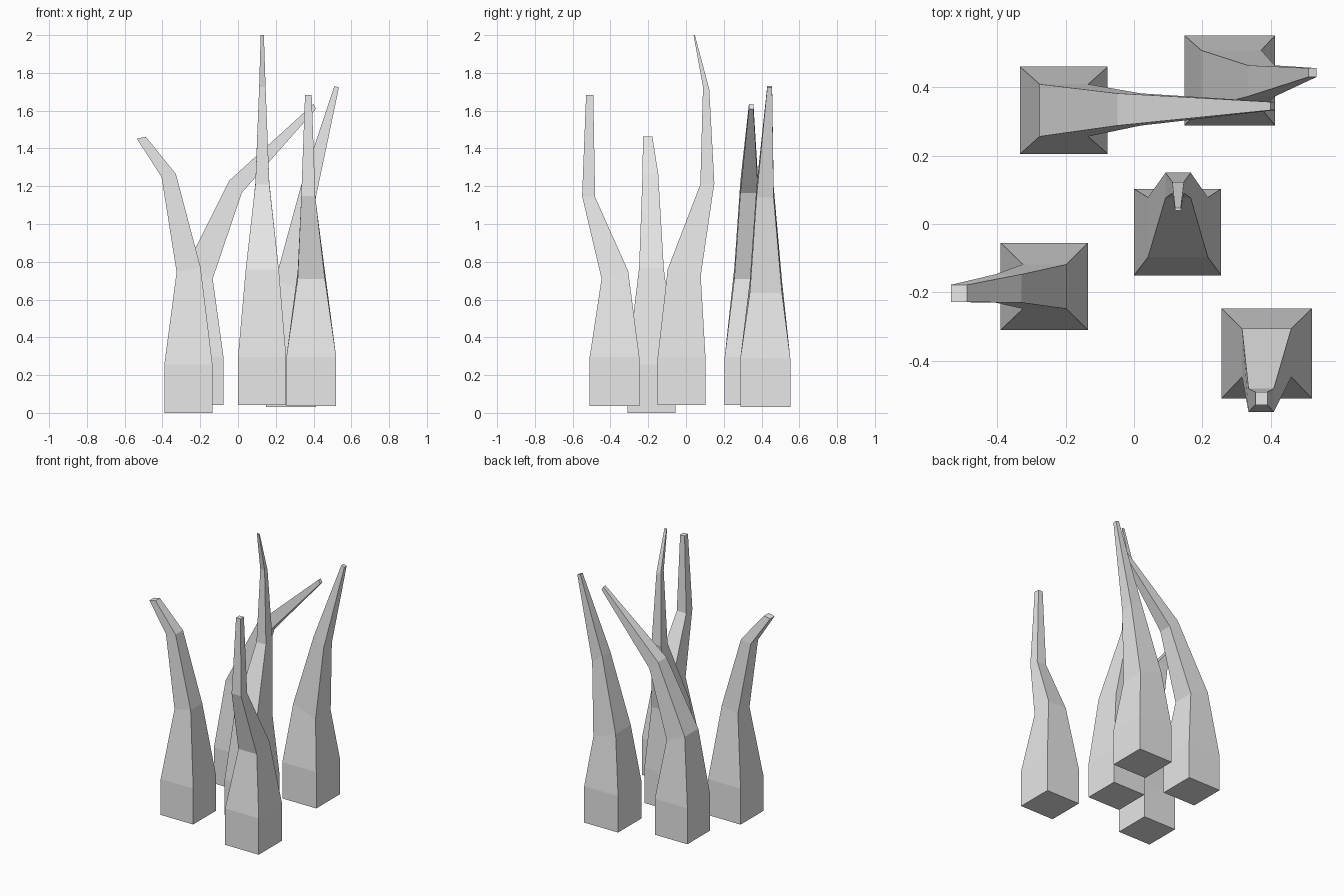
import bpy
import bmesh

cube = bpy.data.objects.get("Cube")
if cube:
    bpy.data.objects.remove(cube, do_unlink=True)

# One plain grey for every tentacle
grey = bpy.data.materials.new("plain grey")
grey.use_nodes = True
colour = (0.8, 0.8, 0.8, 1.0)
grey.diffuse_color = colour
grey.node_tree.nodes["Principled BSDF"].inputs["Base Color"].default_value = colour


def tentacle(name, axis, rings):
    """Skin four-sided rings (x0, x1, y0, y1, z_low, z_high).
    Each ring tilts along the axis, from z_low at its minimum to z_high at its maximum."""
    bm = bmesh.new()
    loops = []
    for x0, x1, y0, y1, za, zb in rings:
        loop = []
        for ix, iy in ((0, 0), (1, 0), (1, 1), (0, 1)):
            high = ix if axis == "x" else iy
            loop.append(bm.verts.new(((x0, x1)[ix], (y0, y1)[iy], (za, zb)[high])))
        loops.append(loop)
    bm.faces.new(reversed(loops[0]))
    bm.faces.new(loops[-1])
    for low, up in zip(loops, loops[1:]):
        for i in range(4):
            j = (i + 1) % 4
            bm.faces.new((low[i], low[j], up[j], up[i]))
    bmesh.ops.recalc_face_normals(bm, faces=bm.faces)
    mesh = bpy.data.meshes.new(name)
    bm.to_mesh(mesh)
    bm.free()
    mesh.materials.append(grey)
    obj = bpy.data.objects.new(name, mesh)
    bpy.context.collection.objects.link(obj)


# Bends outward to the model's right
tentacle("right_tentacle", "x", [
    (-0.39, -0.135, -0.31, -0.055, 0.0, 0.0),
    (-0.39, -0.135, -0.31, -0.055, 0.255, 0.255),
    (-0.325, -0.198, -0.248, -0.118, 0.745, 0.77),
    (-0.405, -0.329, -0.23, -0.147, 1.25, 1.265),
    (-0.536, -0.488, -0.228, -0.178, 1.452, 1.462),
])

# Sweeps a long way across the back
tentacle("back_sweeping_tentacle", "x", [
    (-0.333, -0.077, 0.205, 0.46, 0.042, 0.042),
    (-0.333, -0.077, 0.205, 0.46, 0.297, 0.297),
    (-0.276, -0.134, 0.256, 0.409, 0.77, 0.71),
    (-0.048, 0.02, 0.288, 0.382, 1.228, 1.165),
    (0.399, 0.413, 0.333, 0.357, 1.635, 1.61),
])

# Tallest, curls back and then forward
tentacle("centre_tentacle", "y", [
    (0.0, 0.255, -0.15, 0.103, 0.042, 0.042),
    (0.0, 0.255, -0.15, 0.103, 0.295, 0.295),
    (0.041, 0.216, -0.097, 0.078, 0.76, 0.725),
    (0.092, 0.166, 0.076, 0.15, 1.21, 1.217),
    (0.112, 0.146, 0.09, 0.123, 1.725, 1.715),
    (0.12, 0.137, 0.04, 0.047, 2.0, 2.0),
])

# Leans to the front, then straightens up
tentacle("front_tentacle", "y", [
    (0.256, 0.52, -0.51, -0.247, 0.037, 0.037),
    (0.256, 0.52, -0.51, -0.247, 0.295, 0.295),
    (0.316, 0.46, -0.447, -0.306, 0.71, 0.75),
    (0.335, 0.409, -0.55, -0.481, 1.148, 1.142),
    (0.355, 0.39, -0.529, -0.491, 1.683, 1.683),
])

# Leans outward to the model's left at the back
tentacle("back_left_tentacle", "x", [
    (0.147, 0.413, 0.288, 0.552, 0.032, 0.032),
    (0.147, 0.413, 0.288, 0.552, 0.29, 0.29),
    (0.197, 0.372, 0.338, 0.508, 0.70, 0.635),
    (0.333, 0.412, 0.373, 0.464, 1.2, 1.14),
    (0.51, 0.534, 0.43, 0.456, 1.73, 1.722),
])
